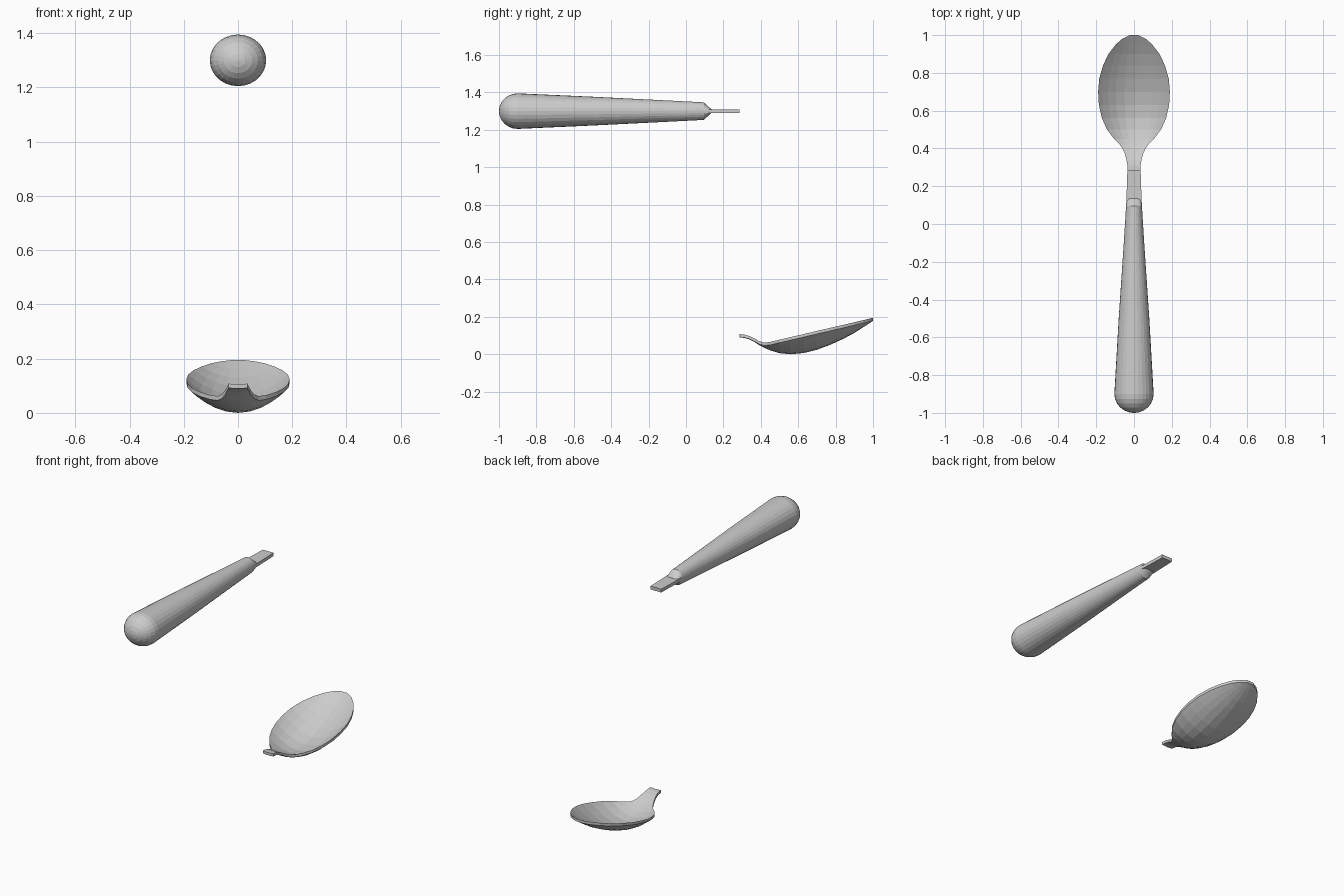
import bpy, bmesh
from math import sin, cos, pi

if "Cube" in bpy.data.objects:
    bpy.data.objects.remove(bpy.data.objects["Cube"])


def loft(name, sections):
    """Skin a list of closed point loops and cap both ends."""
    bm = bmesh.new()
    loops = [[bm.verts.new(p) for p in s] for s in sections]
    n = len(loops[0])
    for a, b in zip(loops, loops[1:]):
        for i in range(n):
            j = (i + 1) % n
            bm.faces.new((a[i], a[j], b[j], b[i]))
    bm.faces.new(loops[0])
    bm.faces.new(loops[-1][::-1])
    bmesh.ops.recalc_face_normals(bm, faces=bm.faces[:])
    me = bpy.data.meshes.new(name)
    bm.to_mesh(me)
    bm.free()
    ob = bpy.data.objects.new(name, me)
    bpy.context.collection.objects.link(ob)
    return ob


# Handle: rounded butt, tapering grip, wedge-shaped shoulder
Z = 1.3
SIDES = 28


def ellipse(y, rx, rz):
    return [(rx * cos(2 * pi * i / SIDES), y, Z + rz * sin(2 * pi * i / SIDES))
            for i in range(SIDES)]


rings = [ellipse(-0.9 - 0.1 * cos(a), 0.104 * sin(a), 0.095 * sin(a))
         for a in [0.06] + [pi / 2 * k / 6 for k in range(1, 7)]]
rings += [ellipse(-0.5, 0.081, 0.077), ellipse(-0.1, 0.054, 0.057),
          ellipse(0.095, 0.042, 0.047), ellipse(0.135, 0.040, 0.011)]
loft("handle", rings)

# Flat tang joining the handle to the bowl
loft("tang", [[(sx * w, y, Z + sz * 0.01)
               for sx, sz in ((-1, -1), (1, -1), (1, 1), (-1, 1))]
              for y, w in ((0.09, 0.041), (0.135, 0.040), (0.285, 0.035))])

# Bowl with neck: y, half width, rim height, underside height at the centre
profile = [
    (0.285, 0.035, 0.108, 0.090), (0.31, 0.035, 0.106, 0.088),
    (0.34, 0.040, 0.097, 0.079), (0.37, 0.048, 0.082, 0.063),
    (0.395, 0.059, 0.069, 0.047), (0.42, 0.075, 0.062, 0.034),
    (0.45, 0.105, 0.066, 0.021), (0.50, 0.143, 0.078, 0.006),
    (0.56, 0.170, 0.092, 0.0), (0.63, 0.186, 0.108, 0.007),
    (0.70, 0.190, 0.125, 0.024), (0.77, 0.184, 0.141, 0.050),
    (0.84, 0.164, 0.157, 0.082), (0.90, 0.135, 0.171, 0.114),
    (0.95, 0.097, 0.183, 0.146), (0.98, 0.063, 0.190, 0.166),
    (1.0, 0.022, 0.195, 0.180)]
CUTS = 10
T = 0.016


def dish(y, w, rim, low):
    us = [sin(pi / 2 * (2 * i / CUTS - 1) * 0.8) / sin(pi * 0.4) for i in range(CUTS + 1)]
    depth = max(rim - T - low, 0)
    top = [(u * w, y, rim - depth * (1 - u * u)) for u in us]
    return top + [(x, yy, z - T) for x, yy, z in reversed(top)]


loft("bowl", [dish(*p) for p in profile])
